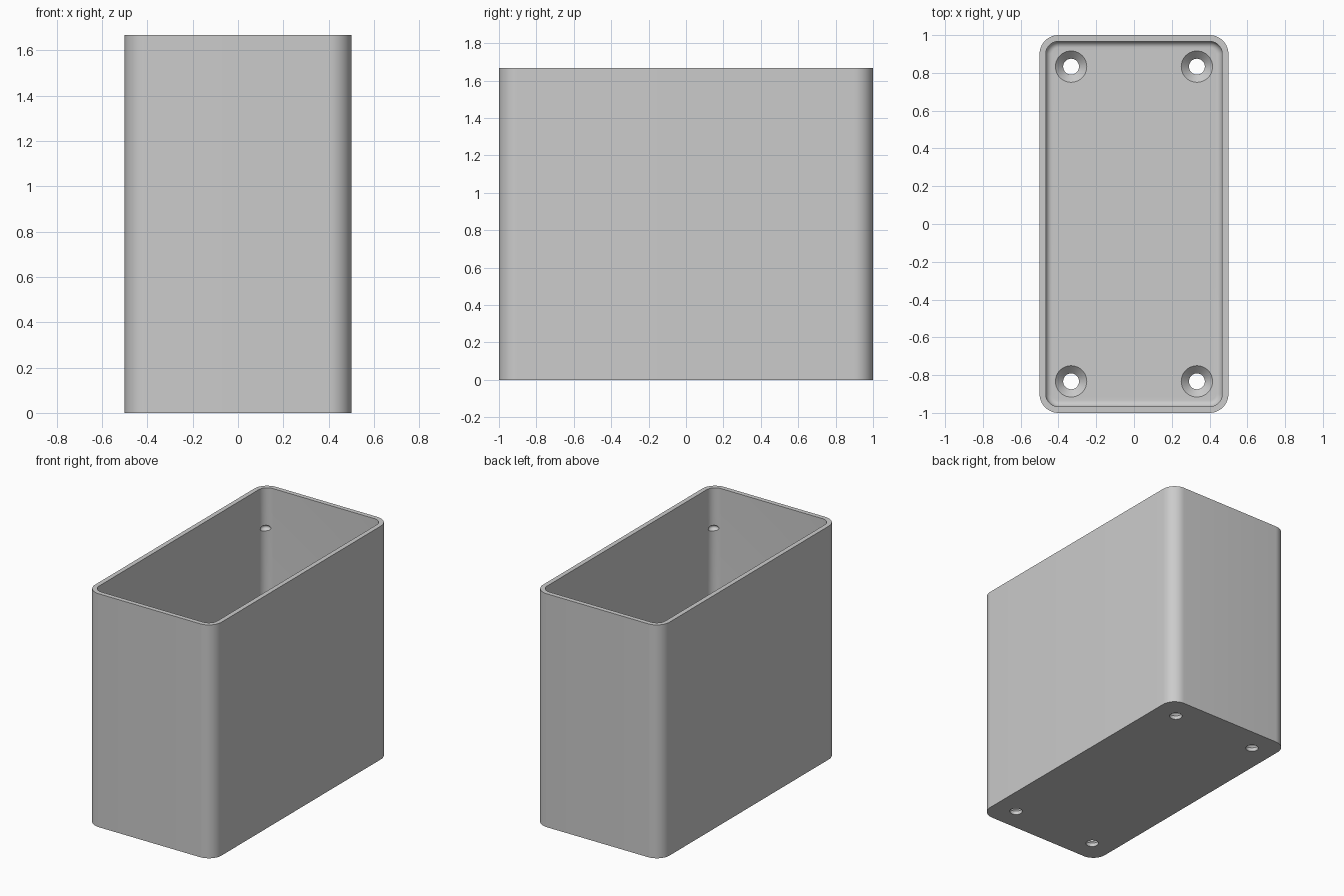
import bpy, bmesh, math
from mathutils import Matrix

if "Cube" in bpy.data.objects:
    bpy.data.objects.remove(bpy.data.objects["Cube"])

W, D, H = 1.0, 2.0, 1.667      # outer size
R, WALL, FLOOR, FILLET = 0.1, 0.033, 0.067, 0.034
HOLE_X, HOLE_Y = 0.333, 0.833

grey = bpy.data.materials.new("light grey")
grey.use_nodes = True
colour = (0.6, 0.6, 0.6, 1)
grey.diffuse_color = colour
grey.node_tree.nodes["Principled BSDF"].inputs["Base Color"].default_value = colour


def make_object(name, bm):
    bmesh.ops.recalc_face_normals(bm, faces=bm.faces)
    mesh = bpy.data.meshes.new(name)
    bm.to_mesh(mesh)
    bm.free()
    mesh.materials.append(grey)
    obj = bpy.data.objects.new(name, mesh)
    bpy.context.collection.objects.link(obj)
    return obj


def rounded_ring(bm, inset, z, steps=12):
    """Rounded rectangle, inset from the outer outline, at height z."""
    r = R - inset
    ring = []
    for quarter, (sx, sy) in enumerate([(1, 1), (-1, 1), (-1, -1), (1, -1)]):
        for i in range(steps + 1):
            a = (quarter + i / steps) * math.pi / 2
            ring.append(bm.verts.new((sx * (W / 2 - R) + r * math.cos(a),
                                      sy * (D / 2 - R) + r * math.sin(a), z)))
    return ring


def loft(bm, rings):
    for a, b in zip(rings, rings[1:]):
        for i in range(len(a)):
            j = (i + 1) % len(a)
            bm.faces.new((a[i], a[j], b[j], b[i]))
    bm.faces.new(rings[0])
    bm.faces.new(rings[-1])


# Open box: outer wall, flat rim, inner wall, filleted floor
bm = bmesh.new()
levels = [(0, 0), (0, H), (WALL, H)]
for i in range(9):
    a = i / 8 * math.pi / 2
    levels.append((WALL + FILLET * (1 - math.cos(a)) * 0.98,
                   FLOOR + FILLET * (1 - math.sin(a))))
loft(bm, [rounded_ring(bm, inset, z) for inset, z in levels])
box = make_object("open_box", bm)

# Countersunk screw hole cutters and shallow corner dimple cutters
holes, dimples = bmesh.new(), bmesh.new()
profile = [(0.042, -0.1), (0.042, FLOOR - 0.041), (0.083, FLOOR), (0.083, FLOOR + 0.05)]
for sx in (-1, 1):
    for sy in (-1, 1):
        loft(holes, [[holes.verts.new((sx * HOLE_X + r * math.cos(i * math.tau / 40),
                                       sy * HOLE_Y + r * math.sin(i * math.tau / 40), z))
                      for i in range(40)] for r, z in profile])
        reach = (R - WALL - 0.012) * math.sqrt(0.5)
        place = Matrix.Translation((sx * (W / 2 - R + reach), sy * (D / 2 - R + reach), 1.38))
        bmesh.ops.create_uvsphere(dimples, u_segments=24, v_segments=12, radius=0.036,
                                  matrix=place @ Matrix.Diagonal((1, 1, 0.6, 1)))

cutters = [make_object("screw_hole_cutter", holes), make_object("dimple_cutter", dimples)]
for cutter in cutters:
    cutter.hide_render = True
    mod = box.modifiers.new(cutter.name, "BOOLEAN")
    mod.operation, mod.solver, mod.object = "DIFFERENCE", "EXACT", cutter

# Apply the cuts, remove the cutters and shade smooth
bpy.ops.object.select_all(action="DESELECT")
box.select_set(True)
bpy.context.view_layer.objects.active = box
for cutter in cutters:
    bpy.ops.object.modifier_apply(modifier=cutter.name)
for cutter in cutters:
    bpy.data.objects.remove(cutter)
bpy.ops.object.shade_smooth_by_angle(angle=math.radians(30))
